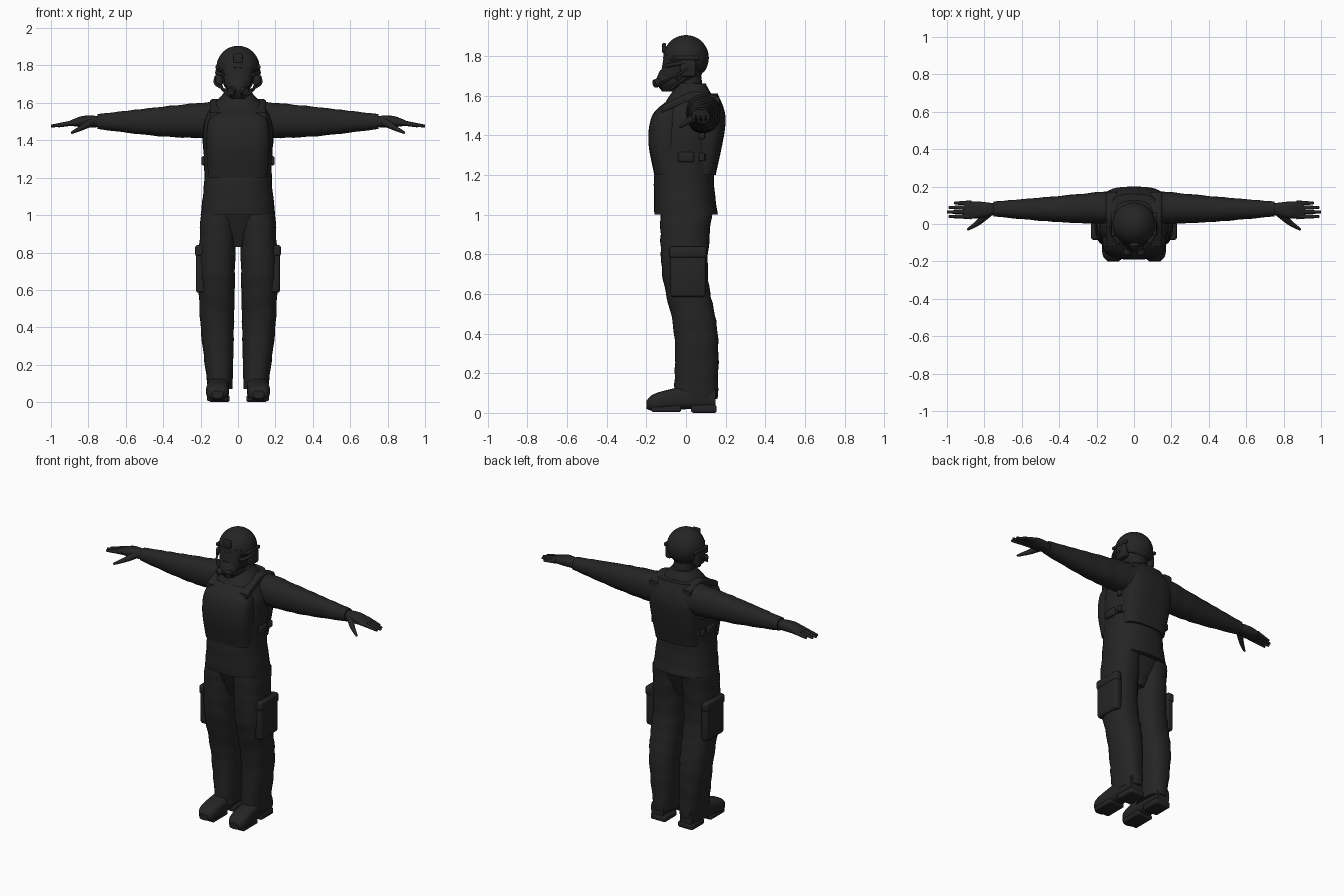
import bpy, bmesh
from math import sin, cos, tau, copysign
from mathutils import Vector, Matrix

cube = bpy.data.objects.get("Cube")
if cube:
    bpy.data.objects.remove(cube)

shade = .018
black = bpy.data.materials.new("matte black")
black.use_nodes = True
black.diffuse_color = (shade, shade, shade, 1)
black.node_tree.nodes["Principled BSDF"].inputs["Base Color"].default_value = black.diffuse_color
parts = []


def finish(name, bm, mirror=False):
    """Turn the mesh into a named object, optionally mirrored across x."""
    bmesh.ops.recalc_face_normals(bm, faces=bm.faces)
    mesh = bpy.data.meshes.new(name)
    bm.to_mesh(mesh)
    bm.free()
    mesh.materials.append(black)
    obj = bpy.data.objects.new(name, mesh)
    bpy.context.collection.objects.link(obj)
    if mirror:
        modifier = obj.modifiers.new("Mirror", "MIRROR")
        modifier.use_mirror_merge = False
    parts.append(obj)
    return obj


def smooth_rows(rows, steps=10):
    """Flow smoothly through the given rows (Hermite curve)."""
    rows = [Vector(row) for row in rows]
    last = len(rows) - 1
    result = []
    for i in range(last):
        start, end = rows[i], rows[i + 1]
        leave = (end - rows[max(i - 1, 0)]) / 2
        arrive = (rows[min(i + 2, last)] - start) / 2
        for step in range(steps):
            t = step / steps
            ease = t * t * (3 - 2 * t)
            result.append(start.lerp(end, ease) + leave * t * (1 - t) ** 2
                          - arrive * t * t * (1 - t))
    return result + [rows[last]]


def skin(name, rings, mirror):
    """Bridge rings of points and cap both ends."""
    bm = bmesh.new()
    rings = [[bm.verts.new(point) for point in ring] for ring in rings]
    for lower, upper in zip(rings, rings[1:]):
        for k in range(len(lower)):
            bm.faces.new((lower[k - 1], lower[k], upper[k], upper[k - 1]))
    bm.faces.new(rings[0])
    bm.faces.new(rings[-1])
    return finish(name, bm, mirror)


def loft(name, axis, rows, power=2.4, mirror=True, folds=0, sides=32):
    """Rows hold the position along the axis, then the limits on the other two axes."""
    rings = []
    for along, left, right, low, high in smooth_rows(rows):
        ring = []
        for k in range(sides):
            angle = tau * k / sides
            across, up = (copysign(abs(c) ** (2 / power), c) for c in (cos(angle), sin(angle)))
            crease = 1 + folds * sin(along * 60 + 2 * sin(angle + along * 9))
            u = (left + right + crease * across * (right - left)) / 2
            v = (low + high + crease * up * (high - low)) / 2
            ring.append({"x": (along, u, v), "y": (u, along, v), "z": (u, v, along)}[axis])
        rings.append(ring)
    return skin(name, rings, mirror)


def body(name, rows, power=2.4, folds=0):
    """Symmetric upright loft: height, half width, front, back."""
    rows = [(height, -width, width, front, back) for height, width, front, back in rows]
    return loft(name, "z", rows, power, False, folds)


def tube(name, points, thick, thin, sides=12):
    """Mirrored round tube, tapering from thick to thin."""
    path = smooth_rows(points)
    last = len(path) - 1
    rings = []
    for i, centre in enumerate(path):
        heading = path[min(i + 1, last)] - path[max(i - 1, 0)]
        turn = heading.to_track_quat("Z", "Y")
        radius = thick + (thin - thick) * i / last
        angles = [tau * k / sides for k in range(sides)]
        rings.append([centre + turn @ Vector((cos(a), sin(a), 0)) * radius for a in angles])
    return skin(name, rings, True)


def box(name, centre, size, mirror=True):
    """Box with rounded edges."""
    bm = bmesh.new()
    placing = Matrix.Translation(centre) @ Matrix.Diagonal((*size, 1))
    bmesh.ops.create_cube(bm, size=1, matrix=placing)
    bmesh.ops.bevel(bm, geom=bm.edges[:], offset=min(size) * .3, segments=3,
                    profile=.5, affect="EDGES")
    return finish(name, bm, mirror)


def ball(name, centre, radii, cut_point=None, cut_normal=None):
    """Ellipsoid, optionally with everything below a plane removed."""
    bm = bmesh.new()
    placing = Matrix.Translation(centre) @ Matrix.Diagonal((*radii, 1))
    bmesh.ops.create_uvsphere(bm, u_segments=40, v_segments=24, radius=1, matrix=placing)
    if cut_point:
        bmesh.ops.bisect_plane(bm, geom=bm.verts[:] + bm.edges[:] + bm.faces[:],
                               plane_co=cut_point, plane_no=cut_normal, clear_inner=True)
    return finish(name, bm)


# Shirt and neck
body("shirt", [(1, .2, -.16, .16), (1.2, .18, -.16, .14), (1.5, .18, -.13, .16),
               (1.66, .07, -.04, .1)], folds=.006)
body("neck", [(1.6, .07, -.05, .09), (1.75, .06, -.04, .07)], power=2)

# Armoured vest with shoulder and side straps
body("vest_front", [(1.2, .16, -.16, 0), (1.37, .17, -.19, 0), (1.5, .16, -.17, 0),
                    (1.57, .11, -.1, 0)], power=2.9)
body("vest_back", [(1.2, .15, 0, .15), (1.47, .17, 0, .2), (1.61, .12, 0, .16)], power=3)
loft("shoulder_straps", "y", [(-.12, .09, .15, 1.51, 1.55), (.04, .08, .15, 1.57, 1.62),
                              (.17, .09, .15, 1.55, 1.59)], power=4)
strap_width = .18
for label, height in (("upper", 1.4), ("lower", 1.29)):
    body(label + "_side_strap", [(height + rise, strap_width, -.13, .15) for rise in (-.02, .02)], power=3)
    box(label + "_strap_loops", (strap_width, .08, height), (.02, .03, .04))
box("strap_buckles", (strap_width, 0, 1.29), (.03, .08, .05))

# Trousers with thigh pockets
leg_profile = [(1, .2, -.13, .13), (.7, .21, -.12, .11), (.4, .2, -.06, .16), (.07, .16, -.06, .16)]
loft("trouser_legs", "z", [(height, .03 - .02 * height, outer, front, back)
                           for height, outer, front, back in leg_profile], folds=.02)
body("trouser_seat", [(1, .18, -.13, .13), (.83, .04, -.07, .07)])
box("thigh_pockets", (.2, .01, .71), (.05, .18, .25))
box("pocket_flaps", (.205, .01, .81), (.05, .19, .06))

# Boots
loft("boots", "y", [(-.2, .08, .14, .02, .06), (-.15, .05, .17, .01, .1),
                    (.03, .05, .16, .02, .14), (.15, .06, .15, .02, .13)], power=2.8)
box("boot_soles", (.11, -.1, .02), (.11, .15, .03))
box("boot_heels", (.1, .09, .02), (.11, .13, .04))

# Sleeves and gloves
loft("sleeves", "x", [(.1, 0, .18, 1.41, 1.61), (.4, .01, .15, 1.42, 1.58),
                      (.75, .04, .12, 1.46, 1.54)], power=2.2, folds=.02)
loft("gloves", "x", [(.74, .05, .11, 1.47, 1.53), (.83, .03, .12, 1.47, 1.53),
                     (.91, .03, .12, 1.48, 1.5)])
for i, label in enumerate(("index", "middle", "ring", "little")):
    side = .04 + .024 * i
    tip = 1 - .01 * (i - 1) ** 2
    tube(label + "_fingers", [(.87, side, 1.495), (tip, side, 1.476)], thick=.015, thin=.007)
tube("thumbs", [(.78, .06, 1.5), (.83, .01, 1.47), (.89, -.03, 1.44)], thick=.025, thin=.006)

# Head, visor and breathing mask
ball("head", (0, -.01, 1.76), (.09, .1, .12))
body("visor", [(1.69, .07, -.13, 0), (1.81, .09, -.11, 0)])
body("mask", [(1.62, .03, -.12, 0), (1.67, .06, -.15, 0), (1.73, .05, -.13, 0)])
tube("mask_filters", [(.02, -.12, 1.67), (.04, -.16, 1.66)], thick=.025, thin=.02)

# Helmet with fittings
radius = .115
helmet = ball("helmet", (0, 0, 1.79), [radius] * 3, cut_point=(0, -.12, 1.79), cut_normal=(0, .36, 1))
shell = helmet.modifiers.new("Shell", "SOLIDIFY")
shell.thickness = .012
box("ear_cups", (.1, .01, 1.74), (.04, .08, .09))
box("helmet_rails", (.11, 0, 1.79), (.02, .13, .02))
box("helmet_mount", (0, -.11, 1.84), (.05, .02, .05), mirror=False)
tube("microphone_booms", [(.12, .01, 1.74), (.12, -.05, 1.7), (.05, -.13, 1.66)], thick=.006, thin=.006)
tube("visor_straps", [(.08, -.1, 1.75), (.11, -.05, 1.76), (.11, .02, 1.77)], thick=.01, thin=.01)
tube("chin_straps", [(.1, .03, 1.72), (.08, -.03, 1.67), (.03, -.08, 1.63)], thick=.008, thin=.008)

# Smooth shading with crisp edges
bpy.ops.object.select_all(action="DESELECT")
for obj in parts:
    obj.select_set(True)
bpy.context.view_layer.objects.active = helmet
bpy.ops.object.shade_smooth_by_angle(angle=.7)
